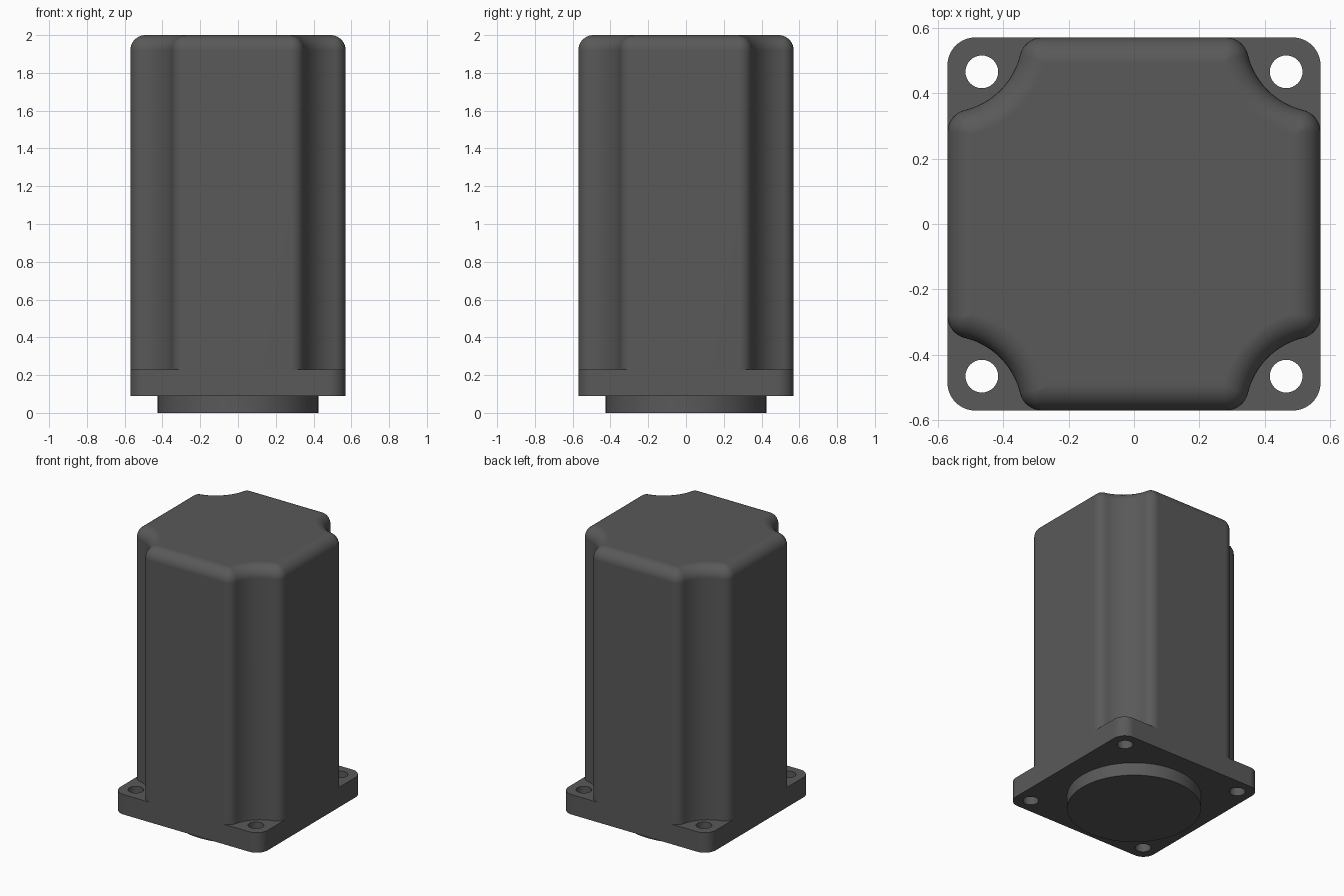
import bpy, bmesh
from math import sin, cos, pi, atan2, sqrt, radians

if "Cube" in bpy.data.objects:
    bpy.data.objects.remove(bpy.data.objects["Cube"])

HALF = 0.57          # half width of housing and flange
HOLE = 0.465         # bolt hole offset

mat = bpy.data.materials.new("dark_grey")
mat.diffuse_color = (0.1, 0.1, 0.1, 1)
mat.use_nodes = True
mat.node_tree.nodes["Principled BSDF"].inputs["Base Color"].default_value = mat.diffuse_color


def arc(cx, cy, r, a0, a1, n):
    return [(cx + r * cos(a0 + (a1 - a0) * i / n),
             cy + r * sin(a0 + (a1 - a0) * i / n)) for i in range(n + 1)]


def four_way(pts):
    """Repeat a corner profile around z in quarter turns."""
    out = []
    for c, s in ((1, 0), (0, 1), (-1, 0), (0, -1)):
        out += [(x * c - y * s, x * s + y * c) for x, y in pts]
    return out


def housing_profile(d):
    """Square with scooped corners and blended edges, inset by d."""
    R, r = 0.228 + d, max(0.07 - d, 0.0)
    k = d + r
    f = sqrt((R + r) ** 2 - k * k)
    a = atan2(f, k)
    pts = arc(HALF - k, HALF - f, r, 0, a, 8)
    pts += arc(HALF, HALF, R, pi + a, 1.5 * pi - a, 16)[1:-1]
    pts += arc(HALF - f, HALF - k, r, pi / 2 - a, pi / 2, 8)
    return four_way(pts)


def loft(name, levels, cap_bottom=True, cap_top=True):
    """Skin a stack of (profile, z) loops with equal point counts."""
    bm = bmesh.new()
    rings = [[bm.verts.new((x, y, z)) for x, y in p] for p, z in levels]
    for lo, hi in zip(rings, rings[1:]):
        n = len(lo)
        for i in range(n):
            j = (i + 1) % n
            bm.faces.new((lo[i], lo[j], hi[j], hi[i]))
    if cap_bottom:
        bm.faces.new(rings[0][::-1])
    if cap_top:
        bm.faces.new(rings[-1])
    bmesh.ops.remove_doubles(bm, verts=bm.verts, dist=1e-5)
    me = bpy.data.meshes.new(name)
    bm.to_mesh(me)
    bm.free()
    me.materials.append(mat)
    ob = bpy.data.objects.new(name, me)
    bpy.context.collection.objects.link(ob)
    return ob


def smooth(ob):
    bpy.ops.object.select_all(action='DESELECT')
    ob.select_set(True)
    bpy.context.view_layer.objects.active = ob
    bpy.ops.object.shade_smooth_by_angle(angle=radians(30))
    ob.modifiers.new("even_shading", 'WEIGHTED_NORMAL').keep_sharp = True


# Housing with rounded top edge
edge = 0.08
levels = [(housing_profile(0), 0.23)]
for i in range(11):
    t = pi / 2 * i / 10
    levels.append((housing_profile(edge * (1 - cos(t))), 2 - edge + edge * sin(t)))
smooth(loft("housing", levels, cap_bottom=False))

# Mounting flange with rounded corners
plate = four_way(arc(HALF - 0.085, HALF - 0.085, 0.085, 0, pi / 2, 12))
flange = loft("mounting_flange", [(plate, 0.09), (plate, 0.23)])

# Bolt holes through the flange
for i, (sx, sy) in enumerate(((1, 1), (-1, 1), (-1, -1), (1, -1))):
    circle = arc(sx * HOLE, sy * HOLE, 0.05, 0, 2 * pi, 32)[:-1]
    cutter = loft(f"bolt_hole_cutter_{i + 1}", [(circle, 0.05), (circle, 0.27)])
    mod = flange.modifiers.new("bolt_hole", 'BOOLEAN')
    mod.operation, mod.solver, mod.object = 'DIFFERENCE', 'EXACT', cutter
    bpy.context.view_layer.objects.active = flange
    bpy.ops.object.modifier_apply(modifier=mod.name)
    bpy.data.objects.remove(cutter)
smooth(flange)

# Round locating boss underneath
disc = arc(0, 0, 0.425, 0, 2 * pi, 96)[:-1]
smooth(loft("locating_boss", [(disc, 0), (disc, 0.09)], cap_top=False))
